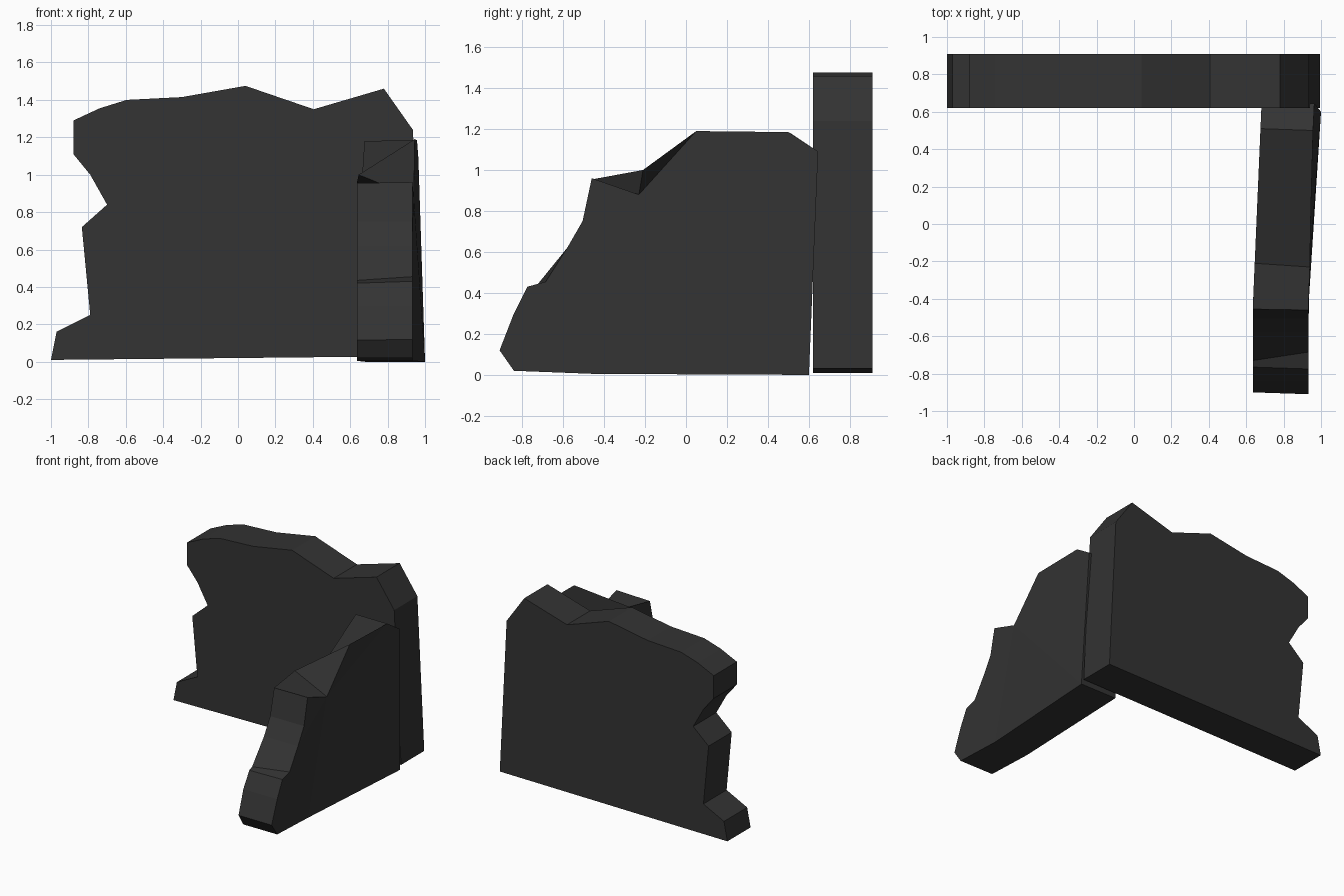
import bpy, bmesh

if "Cube" in bpy.data.objects:
    bpy.data.objects.remove(bpy.data.objects["Cube"])

stone = bpy.data.materials.new("charcoal stone")
stone.diffuse_color = (0.033, 0.033, 0.033, 1)
stone.use_nodes = True
stone.node_tree.nodes["Principled BSDF"].inputs["Base Color"].default_value = stone.diffuse_color


def slab(name, side_a, side_b):
    """Solid between two matching outlines, flat shaded."""
    bm = bmesh.new()
    a = [bm.verts.new(p) for p in side_a]
    b = [bm.verts.new(p) for p in side_b]
    n = len(a)
    for i in range(n):
        j = (i + 1) % n
        bm.faces.new((a[i], a[j], b[j], b[i]))
    caps = [bm.faces.new(a), bm.faces.new(b)]
    bmesh.ops.recalc_face_normals(bm, faces=bm.faces[:])
    bmesh.ops.triangulate(bm, faces=caps)
    me = bpy.data.meshes.new(name)
    bm.to_mesh(me)
    bm.free()
    me.materials.append(stone)
    ob = bpy.data.objects.new(name, me)
    bpy.context.collection.objects.link(ob)
    return ob


# Back wall: broken outline in x, z
back = [(-1, 0.01), (-0.97, 0.16), (-0.79, 0.25), (-0.835, 0.72), (-0.70, 0.84),
        (-0.79, 1.0), (-0.88, 1.11), (-0.88, 1.29), (-0.74, 1.355), (-0.595, 1.40),
        (-0.30, 1.415), (0.04, 1.475), (0.405, 1.35), (0.78, 1.46), (0.935, 1.24),
        (0.995, 0.03)]
slab("back_wall", [(x, 0.62, z) for x, z in back], [(x, 0.91, z) for x, z in back])

# Side wall: outer and inner broken outlines in y, z (the crumbled top differs)
outer = [(-0.91, 0.12), (-0.84, 0.02), (-0.45, 0.005), (0.6, 0.0), (0.645, 1.09),
         (0.5, 1.185), (0.05, 1.19), (-0.23, 0.88), (-0.46, 0.96), (-0.505, 0.75),
         (-0.58, 0.62), (-0.685, 0.455), (-0.775, 0.43), (-0.84, 0.30)]
inner = [(-0.9, 0.115), (-0.84, 0.02), (-0.45, 0.005), (0.6, 0.0), (0.645, 1.09),
         (0.51, 1.18), (0.05, 0.88), (-0.21, 1.0), (-0.455, 0.955), (-0.505, 0.75),
         (-0.58, 0.62), (-0.73, 0.435), (-0.765, 0.42), (-0.84, 0.30)]


def outer_x(y, z):
    # outer face flares toward its rear foot
    t = max(0, (y + 0.45) / 1.05)
    return 0.932 + t * (0.068 - 0.034 * z)


def inner_x(y):
    return 0.635 + 0.045 * max(0, (y + 0.45) / 1.05)


slab("side_wall", [(outer_x(y, z), y, z) for y, z in outer],
     [(inner_x(y), y, z) for y, z in inner])
